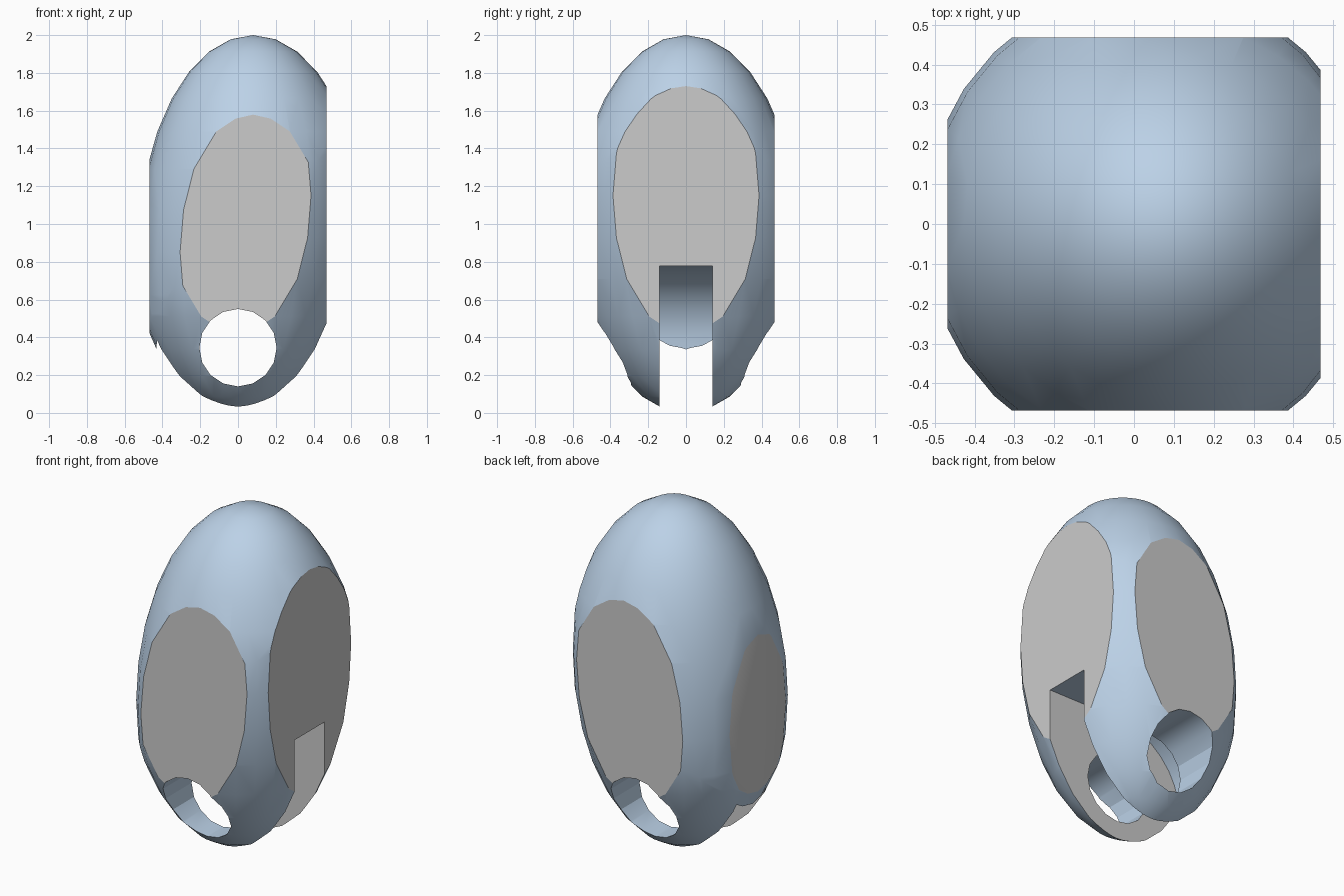
import bpy, math

if "Cube" in bpy.data.objects:
    bpy.data.objects.remove(bpy.data.objects["Cube"])


def ellipsoid(name, centre):
    bpy.ops.mesh.primitive_uv_sphere_add(segments=32, ring_count=16, radius=1, location=centre)
    ob = bpy.context.object
    ob.name = name
    ob.scale = (0.61, 0.61, 1.15)
    return ob


def block(name, x, y, z):
    bpy.ops.mesh.primitive_cube_add(size=1, location=[sum(r) / 2 for r in (x, y, z)])
    ob = bpy.context.object
    ob.name = name
    ob.scale = [r[1] - r[0] for r in (x, y, z)]
    return ob


def rod(name, radius, depth, segments):
    # cylinder lying along y through the lug hole centre
    bpy.ops.mesh.primitive_cylinder_add(vertices=segments, radius=radius, depth=depth,
                                        location=(0, 0, 0.345), rotation=(math.pi / 2, 0, 0))
    ob = bpy.context.object
    ob.name = name
    return ob


def cut(target, tool, operation):
    tool.hide_render = True
    mod = target.modifiers.new(tool.name, 'BOOLEAN')
    mod.operation, mod.object, mod.solver = operation, tool, 'EXACT'
    bpy.ops.object.select_all(action='DESELECT')
    bpy.context.view_layer.objects.active = target
    target.select_set(True)
    bpy.ops.object.modifier_apply(modifier=mod.name)
    bpy.data.objects.remove(tool, do_unlink=True)


# Body: the overlap of two offset ellipsoids, trimmed to a square plan
body = ellipsoid("body", (0.08, 0, 0.85))
cut(body, ellipsoid("lower_ellipsoid", (0, 0, 1.15)), 'INTERSECT')
cut(body, block("side_trim", (-0.468, 0.468), (-0.468, 0.468), (-0.5, 2.5)), 'INTERSECT')

# Slot: round pocket that runs out through the right side
cut(body, rod("slot_pocket", 0.432, 0.28, 32), 'DIFFERENCE')
cut(body, block("slot_exit", (0, 1), (-0.14, 0.14), (-0.2, 0.777)), 'DIFFERENCE')

# Pin hole through front and back
cut(body, rod("pin_hole", 0.205, 2, 16), 'DIFFERENCE')

# Curved skin is blue, flat cuts stay grey
blue = bpy.data.materials.new("blue_skin")
blue.diffuse_color = (0.5, 0.64, 0.8, 1)
blue.use_nodes = True
blue.node_tree.nodes["Principled BSDF"].inputs["Base Color"].default_value = blue.diffuse_color
plain = bpy.data.materials.new("plain_cut")
plain.diffuse_color = (0.8, 0.8, 0.8, 1)
plain.use_nodes = True
plain.node_tree.nodes["Principled BSDF"].inputs["Base Color"].default_value = plain.diffuse_color
body.data.materials.clear()
body.data.materials.append(blue)
body.data.materials.append(plain)
for face in body.data.polygons:
    flat = max(abs(face.normal.x), abs(face.normal.y)) > 0.9999
    face.material_index = 1 if flat else 0

bpy.ops.object.select_all(action='DESELECT')
body.select_set(True)
bpy.context.view_layer.objects.active = body
bpy.ops.object.shade_smooth_by_angle(angle=math.radians(30))
